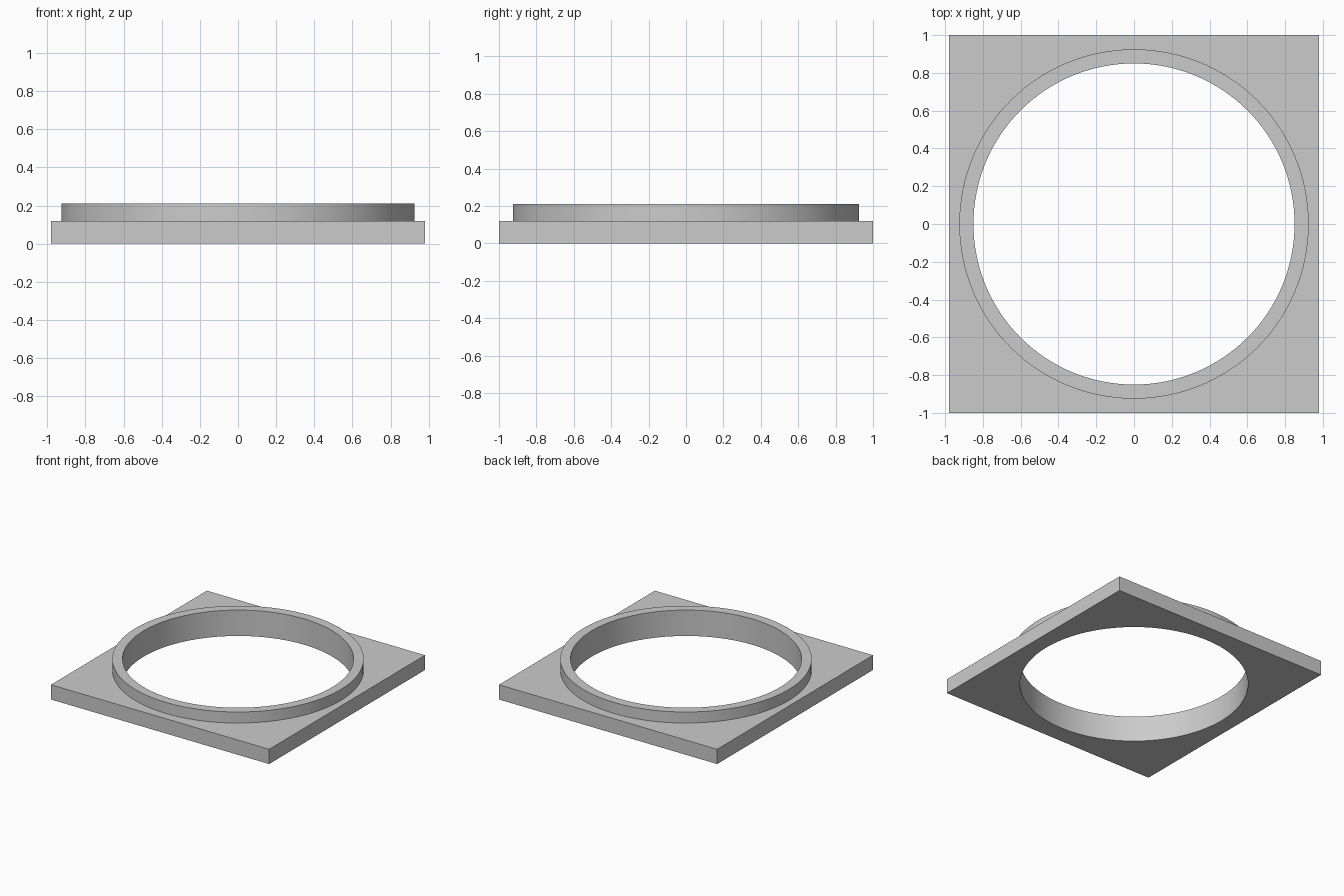
import bpy, bmesh
from math import cos, sin, tau

cube = bpy.data.objects.get("Cube")
if cube:
    bpy.data.objects.remove(cube, do_unlink=True)

SEGMENTS = 128            # divisible by 8 so plate corners land on a segment
HALF_X, HALF_Y = 0.98, 1.0
PLATE_TOP, COLLAR_TOP = 0.12, 0.21
BORE, COLLAR = 0.85, 0.925

grey = bpy.data.materials.new("grey")
grey.use_nodes = True
grey.diffuse_color = (0.6, 0.6, 0.6, 1)
grey.node_tree.nodes["Principled BSDF"].inputs["Base Color"].default_value = (0.6, 0.6, 0.6, 1)

bm = bmesh.new()
directions = [(cos(tau * i / SEGMENTS), sin(tau * i / SEGMENTS)) for i in range(SEGMENTS)]


def circle(radius, z):
    return [bm.verts.new((radius * c, radius * s, z)) for c, s in directions]


def rectangle(z):
    """Rectangle outline with one point per circle direction."""
    points = []
    for c, s in directions:
        m = max(abs(c), abs(s))
        points.append(bm.verts.new((HALF_X * c / m, HALF_Y * s / m, z)))
    return points


# Closed section: plate edge, plate top, collar wall, collar rim, bore, underside
loops = [rectangle(0), rectangle(PLATE_TOP), circle(COLLAR, PLATE_TOP),
         circle(COLLAR, COLLAR_TOP), circle(BORE, COLLAR_TOP), circle(BORE, 0)]
for a, b in zip(loops, loops[1:] + loops[:1]):
    for i in range(SEGMENTS):
        j = (i + 1) % SEGMENTS
        bm.faces.new((a[i], a[j], b[j], b[i]))
bmesh.ops.recalc_face_normals(bm, faces=bm.faces)

mesh = bpy.data.meshes.new("plate_with_collar")
bm.to_mesh(mesh)
bm.free()
mesh.materials.append(grey)
plate = bpy.data.objects.new("plate_with_collar", mesh)
bpy.context.collection.objects.link(plate)

# Smooth round walls, crisp rims and corners
bpy.ops.object.select_all(action="DESELECT")
plate.select_set(True)
bpy.context.view_layer.objects.active = plate
bpy.ops.object.shade_smooth_by_angle()
